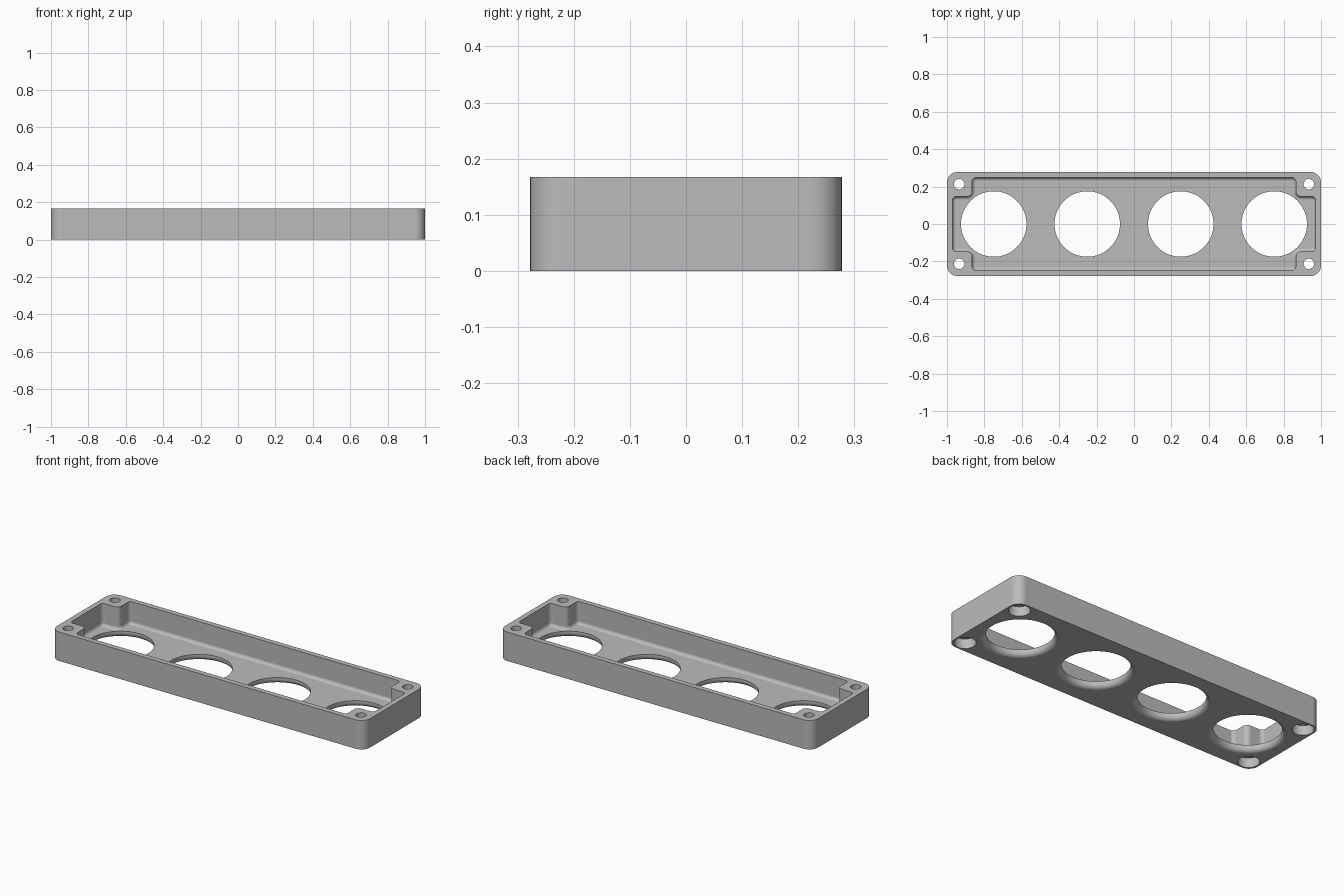
import bpy, bmesh
from math import sin, cos, pi
from mathutils import Vector

if "Cube" in bpy.data.objects:
    bpy.data.objects.remove(bpy.data.objects["Cube"])

# Main dimensions
HALF_X, HALF_Y, HEIGHT = 1.0, 0.278, 0.167
FLOOR = 0.037
POCKET_FILLET = 0.018
HOLE_R, HOLE_FILLET = 0.175, 0.027
SCREW_R, HEAD_R, HEAD_DEPTH = 0.028, 0.056, 0.055

grey = bpy.data.materials.new("plain grey")
grey.use_nodes = True
grey.diffuse_color = (0.5, 0.5, 0.5, 1)
grey.node_tree.nodes["Principled BSDF"].inputs["Base Color"].default_value = (0.5, 0.5, 0.5, 1)


def rounded_loop(corners, convex_r, concave_r, inset=0.0, steps=8):
    """Counter-clockwise right-angled outline with rounded corners, moved inward by inset."""
    points = []
    for i, corner in enumerate(corners):
        p = Vector(corner)
        a = (p - Vector(corners[i - 1])).normalized()
        b = (Vector(corners[(i + 1) % len(corners)]) - p).normalized()
        convex = a.cross(b) > 0
        r = convex_r if convex else concave_r
        reach = r - inset if convex else -(r + inset)
        centre = p + r * (b - a)
        na, nb = Vector((a.y, -a.x)), Vector((b.y, -b.x))
        for s in range(steps + 1):
            t = pi / 2 * s / steps
            points.append(centre + reach * (cos(t) * na + sin(t) * nb))
    return points


def circle(x, y, r, sides):
    return [Vector((x + r * cos(2 * pi * i / sides), y + r * sin(2 * pi * i / sides)))
            for i in range(sides)]


def loft(name, levels):
    """Closed solid through (z, outline) levels listed from bottom to top."""
    bm = bmesh.new()
    rings = [[bm.verts.new((p.x, p.y, z)) for p in loop] for z, loop in levels]
    bm.faces.new(rings[0][::-1])
    bm.faces.new(rings[-1])
    n = len(rings[0])
    for low, high in zip(rings, rings[1:]):
        for i in range(n):
            j = (i + 1) % n
            bm.faces.new((low[i], low[j], high[j], high[i]))
    bmesh.ops.recalc_face_normals(bm, faces=bm.faces)
    mesh = bpy.data.meshes.new(name)
    bm.to_mesh(mesh)
    bm.free()
    obj = bpy.data.objects.new(name, mesh)
    bpy.context.collection.objects.link(obj)
    return obj


# Outer block with rounded upright corners
outer = [(-HALF_X, -HALF_Y), (HALF_X, -HALF_Y), (HALF_X, HALF_Y), (-HALF_X, HALF_Y)]
block = rounded_loop(outer, 0.055, 0)
tray = loft("tray", [(0, block), (HEIGHT, block)])
tray.data.materials.append(grey)
cutters = []

# Pocket that leaves a boss in each corner, filleted along its floor
px, py, bx, by = 0.97, 0.248, 0.865, 0.147
quarter = [(px, by), (bx, by), (bx, py)]
pocket = (quarter + [(-x, y) for x, y in quarter[::-1]]
          + [(-x, -y) for x, y in quarter] + [(x, -y) for x, y in quarter[::-1]])
levels = []
for i in range(7):
    t = pi / 2 * (1 - i / 6)
    levels.append((FLOOR + POCKET_FILLET * (1 - sin(t)),
                   rounded_loop(pocket, 0.02, 0.028, POCKET_FILLET * (1 - cos(t)))))
levels.append((HEIGHT + 0.05, levels[-1][1]))
cutters.append(loft("pocket_cutter", levels))

# Four large openings, rounded on the underside
for x in (-0.75, -0.25, 0.25, 0.75):
    levels = [(-0.02, circle(x, 0, HOLE_R + HOLE_FILLET, 72))]
    for i in range(9):
        t = pi / 2 * (1 - i / 8)
        levels.append((HOLE_FILLET * (1 - sin(t)),
                       circle(x, 0, HOLE_R + HOLE_FILLET * (1 - cos(t)), 72)))
    levels.append((HEIGHT / 2, circle(x, 0, HOLE_R, 72)))
    cutters.append(loft("opening_cutter", levels))

# Corner screw holes, counterbored from below
for x in (-0.935, 0.935):
    for y in (-0.213, 0.213):
        profile = [(-0.02, HEAD_R), (HEAD_DEPTH, HEAD_R),
                   (HEAD_DEPTH, SCREW_R), (HEIGHT + 0.05, SCREW_R)]
        cutters.append(loft("screw_cutter", [(z, circle(x, y, r, 32)) for z, r in profile]))

# Cut everything out, bake the result and drop the cutters
for cutter in cutters:
    cutter.hide_render = True
    cut = tray.modifiers.new("cut", "BOOLEAN")
    cut.operation = "DIFFERENCE"
    cut.solver = "EXACT"
    cut.object = cutter
depsgraph = bpy.context.evaluated_depsgraph_get()
baked = bpy.data.meshes.new_from_object(tray.evaluated_get(depsgraph))
tray.modifiers.clear()
tray.data = baked
baked.materials.clear()
baked.materials.append(grey)
for face in baked.polygons:
    face.material_index = 0
for cutter in cutters:
    bpy.data.objects.remove(cutter)

# Smooth the fillets and keep flat faces flat
for obj in bpy.context.selected_objects:
    obj.select_set(False)
tray.select_set(True)
bpy.context.view_layer.objects.active = tray
bpy.ops.object.shade_smooth_by_angle(angle=pi / 6)
weighted = tray.modifiers.new("flat_normals", "WEIGHTED_NORMAL")
weighted.keep_sharp = True
